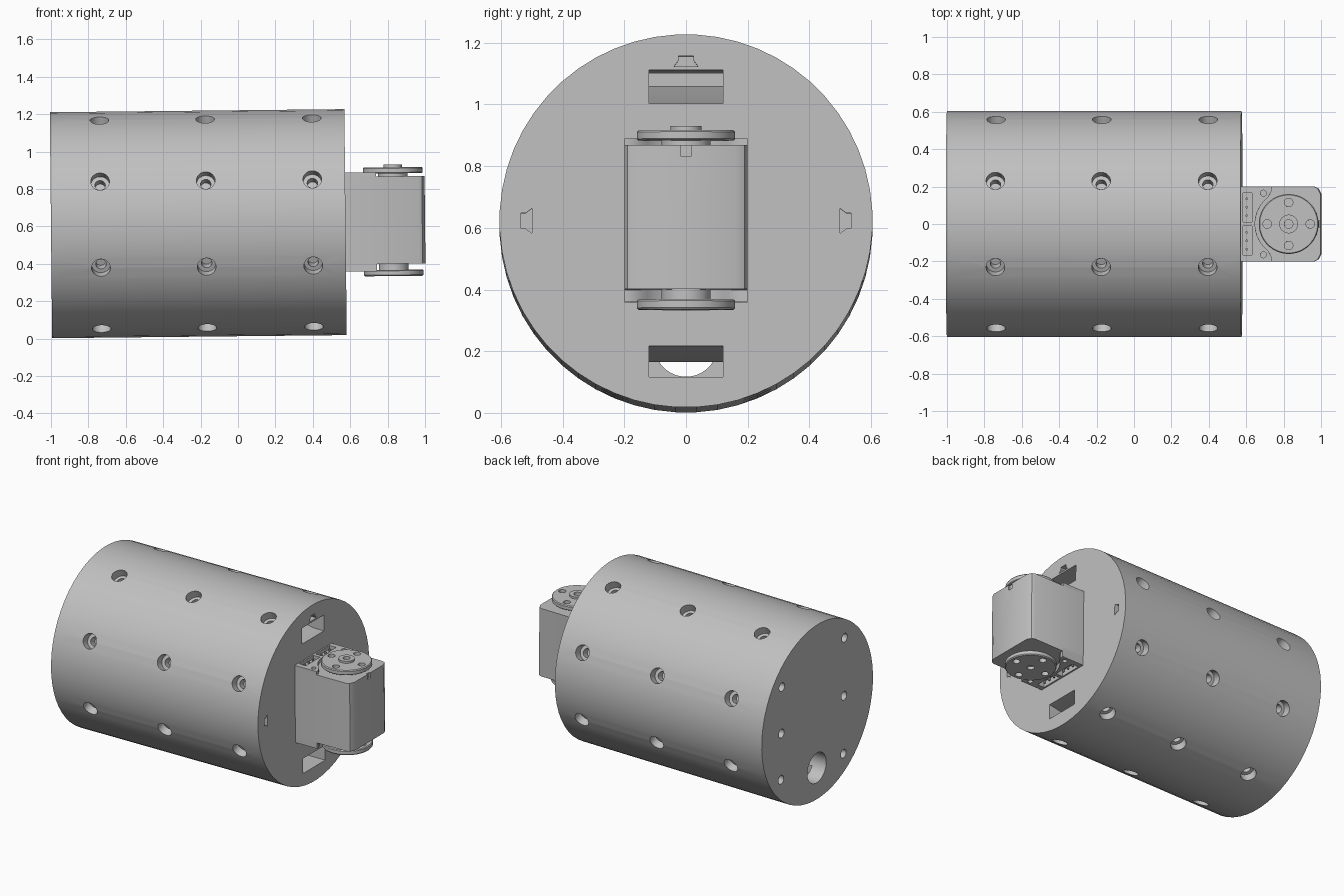
import bpy, bmesh, math
from mathutils import Matrix, Vector

if "Cube" in bpy.data.objects:
    bpy.data.objects.remove(bpy.data.objects["Cube"])

grey = bpy.data.materials.new("plain grey")
grey.use_nodes = True
colour = (0.53, 0.53, 0.53, 1)
grey.diffuse_color = colour
grey.node_tree.nodes["Principled BSDF"].inputs["Base Color"].default_value = colour

# The whole assembly leans very slightly, front end up
LEAN = Matrix.Translation((0, 0, 0.6165)) @ Matrix.Rotation(-0.0105, 4, 'Y')
ALONG_X = Matrix(((0, 0, 1, 0), (1, 0, 0, 0), (0, 1, 0, 0), (0, 0, 0, 1)))
ALONG_Y = Matrix(((1, 0, 0, 0), (0, 0, 1, 0), (0, 1, 0, 0), (0, 0, 0, 1)))
FLIP_Z = Matrix.Scale(-1, 4, Vector((0, 0, 1)))
I = Matrix.Identity(4)


def skin(bm, rings):
    """Close a stack of equal rings into a solid."""
    rings = [[bm.verts.new(p) for p in r] for r in rings]
    n = len(rings[0])
    for a, b in zip(rings, rings[1:]):
        for i in range(n):
            j = (i + 1) % n
            bm.faces.new((a[i], a[j], b[j], b[i]))
    bm.faces.new(rings[0])
    bm.faces.new(rings[-1])


def turned(bm, profile, m=I, n=24):
    angles = [math.tau * (i + 0.5) / n for i in range(n)]
    skin(bm, [[m @ Vector((r * math.cos(a), r * math.sin(a), h)) for a in angles]
              for r, h in profile])


def prism(bm, outline, lo, hi, m=I):
    skin(bm, [[m @ Vector((u, v, w)) for u, v in outline] for w in (lo, hi)])


def box(bm, x0, x1, y0, y1, z0, z1):
    prism(bm, [(x0, y0), (x1, y0), (x1, y1), (x0, y1)], z0, z1)


def make(name, bm):
    bmesh.ops.recalc_face_normals(bm, faces=bm.faces)
    me = bpy.data.meshes.new(name)
    bm.to_mesh(me)
    bm.free()
    me.materials.append(grey)
    ob = bpy.data.objects.new(name, me)
    ob.matrix_world = LEAN
    bpy.context.collection.objects.link(ob)
    return ob


def finish(ob, cutters=()):
    """Cut with each cutter, then smooth the curved faces."""
    bpy.ops.object.select_all(action='DESELECT')
    bpy.context.view_layer.objects.active = ob
    ob.select_set(True)
    for c in cutters:
        mod = ob.modifiers.new("cut", 'BOOLEAN')
        mod.operation, mod.solver, mod.object = 'DIFFERENCE', 'EXACT', c
        bpy.ops.object.modifier_apply(modifier=mod.name)
        bpy.data.objects.remove(c)
    bpy.ops.object.shade_smooth_by_angle(angle=math.radians(30))


# Main can
bm = bmesh.new()
turned(bm, [(0.605, -1), (0.605, 0.575)], ALONG_X, 56)
can = make("can", bm)

# Counterbored screw holes around the can
bm = bmesh.new()
for x in (-0.735, -0.17, 0.4):
    for k in range(8):
        m = Matrix.Translation((x, 0, 0)) @ Matrix.Rotation(math.radians(22.5 + 45 * k), 4, 'X')
        turned(bm, [(0.028, 0.5), (0.028, 0.55), (0.05, 0.55), (0.05, 0.66)], m)

# Dovetail notches in the front end
notch = [(-0.04, 0.5), (0.04, 0.5), (0.025, 0.52), (0.025, 0.535), (-0.025, 0.535), (-0.025, 0.52)]
for a in (-90, 0, 90):
    prism(bm, notch, 0.47, 0.65, Matrix.Rotation(math.radians(a), 4, 'X') @ ALONG_X)

# Cable ducts above and below the motor
prism(bm, [(0.65, 0.38), (0.65, 0.49), (0.15, 0.482), (0.15, 0.44), (0.5, 0.38)], -0.12, 0.12, ALONG_Y)
prism(bm, [(0.65, -0.507), (0.65, -0.405), (0.575, -0.405), (0.3, -0.455), (-0.9, -0.435),
           (-0.9, -0.507)], -0.12, 0.12, ALONG_Y)

# Small screw holes in the back end
for y, z in ((-0.29, 0.4), (-0.29, 0), (-0.29, -0.4), (0.39, 0.32), (0.39, 0), (0.39, -0.32)):
    turned(bm, [(0.03, -1.1), (0.03, -0.9)], Matrix.Translation((0, y, z)) @ ALONG_X, 16)
holes = make("hole_cutter", bm)

# Cable outlet in the back end
bm = bmesh.new()
turned(bm, [(0.103, -1.1), (0.103, -0.8)], Matrix.Translation((0, 0, -0.387)) @ ALONG_X, 32)
finish(can, [holes, make("outlet_cutter", bm)])

# Motor body with chamfered front corners
bm = bmesh.new()
prism(bm, [(0.5, -0.2), (0.965, -0.2), (0.985, -0.19), (1, -0.16),
           (1, 0.16), (0.985, 0.19), (0.965, 0.2), (0.5, 0.2)], -0.225, 0.242)
body = make("motor_body", bm)
bm = bmesh.new()
box(bm, 0.99, 1.1, -0.016, 0.016, 0.205, 0.3)
finish(body, [make("body_cutter", bm)])

# Raised end caps that curve around the discs
HUB = Matrix.Translation((0.83, 0, 0))
arc = [(0.83 + 0.18 * math.cos(math.radians(a)), 0.18 * math.sin(math.radians(a)))
       for a in range(232, 127, -8)]
outline = [(0.5, -0.2), (0.74, -0.2), (0.74, -0.18)] + arc + [(0.74, 0.18), (0.74, 0.2), (0.5, 0.2)]
for name, m in (("upper", I), ("lower", FLIP_Z)):
    bm = bmesh.new()
    prism(bm, outline, 0.2, 0.265, m)
    cap = make(name + "_cap", bm)
    bm = bmesh.new()
    for s in (-1, 1):
        turned(bm, [(0.016, 0.235), (0.016, 0.3)], m @ Matrix.Translation((0.695, 0.165 * s, 0)), 16)
        y0, y1 = sorted((0.012 * s, 0.165 * s))
        prism(bm, [(0.585, y0), (0.635, y0), (0.635, y1), (0.585, y1)], 0.225, 0.3, m)
    finish(cap, [make("cap_cutter", bm)])

    # Connector pins
    bm = bmesh.new()
    for s in (-1, 1):
        for y in (0.045, 0.09, 0.135):
            turned(bm, [(0.007, 0.2), (0.007, 0.255)], m @ Matrix.Translation((0.605, y * s, 0)), 8)
    finish(make(name + "_pins", bm))

    # Output disc with neck, and a hub on the upper one
    bm = bmesh.new()
    profile = [(0.08, 0.2), (0.08, 0.258), (0.155, 0.258), (0.16, 0.263),
               (0.16, 0.285), (0.155, 0.291)]
    if name == "upper":
        profile += [(0.05, 0.291), (0.05, 0.305)]
    turned(bm, profile, m @ HUB, 40)
    disc = make(name + "_disc", bm)
    bm = bmesh.new()
    turned(bm, [(0.023, 0.27), (0.023, 0.33)], m @ HUB, 20)
    for k in range(4):
        spot = Matrix.Rotation(math.pi / 2 * k, 4, 'Z') @ Matrix.Translation((0.115, 0, 0))
        turned(bm, [(0.023, 0.23), (0.023, 0.33)], m @ HUB @ spot, 16)
    finish(disc, [make("disc_cutter", bm)])
